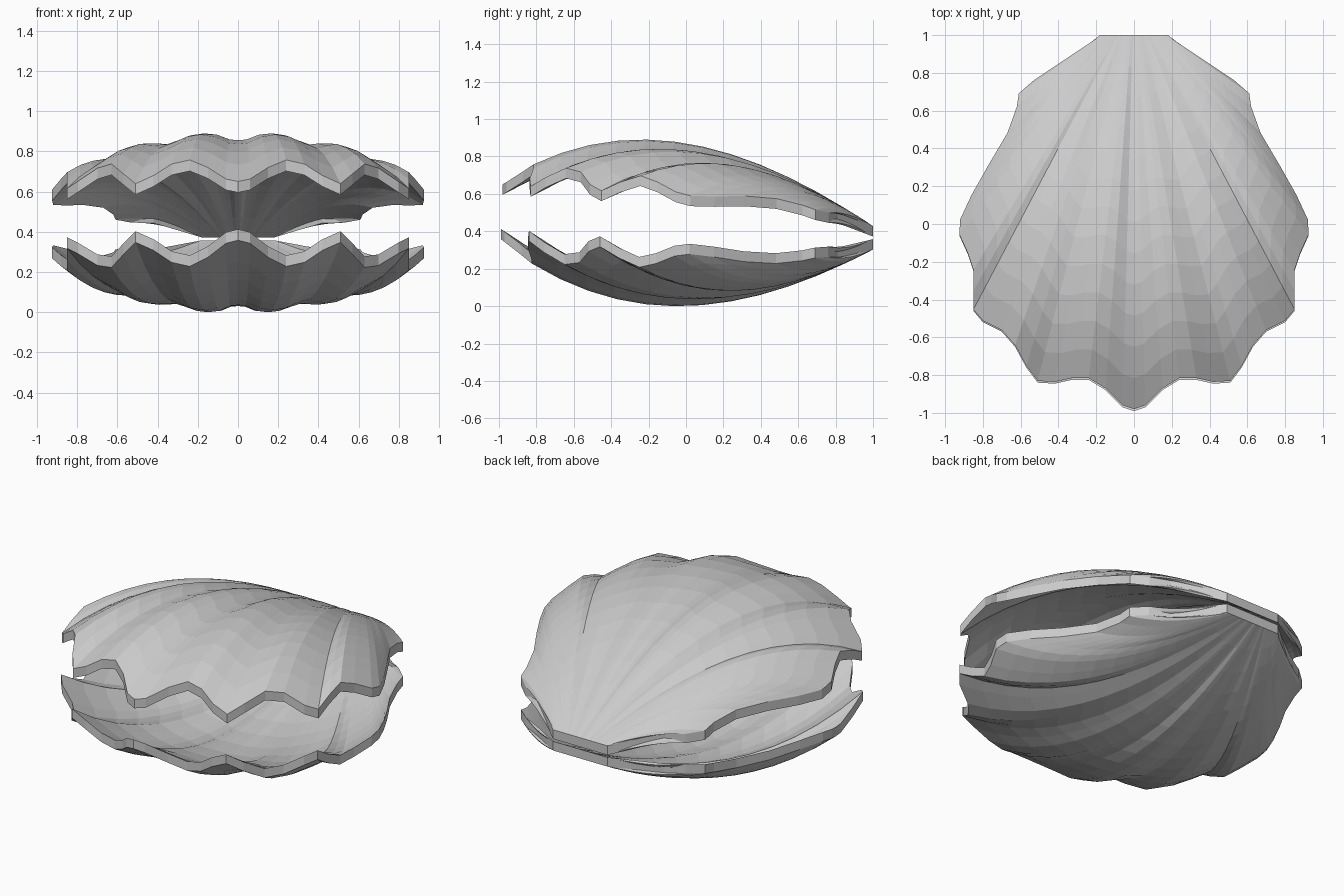
import bpy, bmesh

if "Cube" in bpy.data.objects:
    bpy.data.objects.remove(bpy.data.objects["Cube"])

# Rim of the lower shell, hinge corner to front tip: x, y, rim z, bulge depth of that rib
RIM = [
    (.42, .81, .31, .0), (.53, .76, .315, .02), (.61, .69, .31, .035), (.62, .62, .295, .045),
    (.67, .48, .28, .065), (.77, .31, .29, .095), (.86, .15, .315, .125), (.92, .02, .33, .15),
    (.925, -.06, .32, .16), (.88, -.16, .28, .16), (.85, -.25, .26, .165), (.85, -.36, .31, .195),
    (.85, -.46, .37, .22), (.80, -.52, .345, .225), (.70, -.57, .285, .22), (.63, -.65, .275, .22),
    (.57, -.76, .34, .255), (.51, -.84, .40, .285), (.42, -.845, .36, .28), (.33, -.825, .30, .265),
    (.24, -.825, .28, .26), (.15, -.88, .325, .28), (.06, -.97, .395, .295), (0, -.99, .41, .30),
]
HINGE_X, HINGE_Z, THICK, ROWS = .18, .30, .055, 12


def rib_point(i, side, s):
    """Point on rib i at fraction s of the way from the hinge to the rim."""
    x, y, z, depth = RIM[i]
    hx = HINGE_X * (1 - i / (len(RIM) - 1))
    bulge = 4 * s * (1 - s) * (1 + .3 * (s - .5))
    zz = HINGE_Z + (z - THICK - HINGE_Z) * s - depth * bulge
    return side * (hx + (x - hx) * s), 1 + (y - 1) * s, zz


def make_shell(name, place):
    bm = bmesh.new()
    n = len(RIM)
    columns = [(i, 1) for i in range(n)] + [(i, -1) for i in range(n - 2, -1, -1)]
    layers = []
    # Outer and inner skins share the same fan of ribs
    for lift in (0, THICK):
        grid = []
        for i, side in columns:
            col = []
            for r in range(ROWS + 1):
                x, y, z = rib_point(i, side, r / ROWS)
                col.append(bm.verts.new(place(x, y, z + lift)))
            grid.append(col)
        layers.append(grid)
    for grid in layers:
        for a, b in zip(grid, grid[1:]):
            for r in range(ROWS):
                bm.faces.new((a[r], a[r + 1], b[r + 1], b[r]))
    # Rim band joining the two skins all the way round, hinge included
    loops = []
    for g in layers:
        loops.append(g[0][:-1] + [c[-1] for c in g] + g[-1][-2::-1]
                     + [c[0] for c in g[-2:0:-1]])
    o, k = loops
    for j in range(len(o)):
        m = (j + 1) % len(o)
        bm.faces.new((o[j], o[m], k[m], k[j]))
    bmesh.ops.recalc_face_normals(bm, faces=bm.faces)
    mesh = bpy.data.meshes.new(name)
    bm.to_mesh(mesh)
    bm.free()
    ob = bpy.data.objects.new(name, mesh)
    bpy.context.collection.objects.link(ob)
    return ob


# Lower shell, resting on the ground
floor = min(rib_point(i, 1, r / ROWS)[2] for i in range(len(RIM)) for r in range(ROWS + 1))
make_shell("lower_shell", lambda x, y, z: (x, y, z - floor))

# Upper shell: mirrored and tipped open about the hinge
make_shell("upper_shell",
           lambda x, y, z: (x, y + .005 * (1 - y), .73 + .14 * (1 - y) - z + floor))
